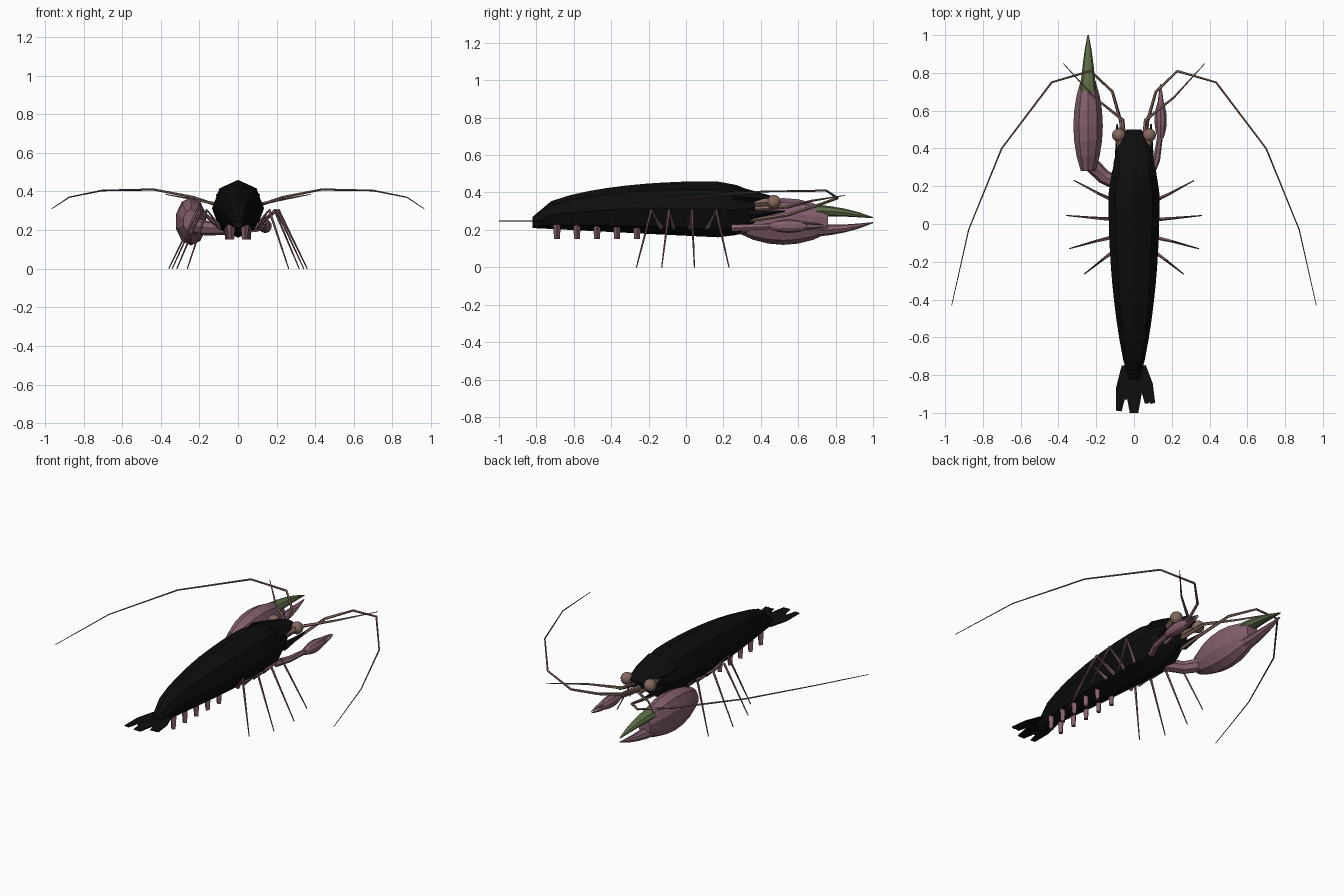
import bpy, bmesh
from math import sin, cos, pi, tau
from mathutils import Vector

if "Cube" in bpy.data.objects:
    bpy.data.objects.remove(bpy.data.objects["Cube"])


def material(name, red, green, blue):
    mat = bpy.data.materials.new(name)
    mat.use_nodes = True
    mat.diffuse_color = (red, green, blue, 1)
    shader = mat.node_tree.nodes["Principled BSDF"]
    shader.inputs["Base Color"].default_value = mat.diffuse_color
    return mat


BLACK = material("shell black", 0.004, 0.004, 0.004)
PINK = material("limb pink", 0.23, 0.115, 0.155)
GREEN = material("finger green", 0.11, 0.155, 0.065)
TAN = material("eye tan", 0.23, 0.14, 0.115)


def finish(name, bm, mat):
    bmesh.ops.recalc_face_normals(bm, faces=bm.faces)
    mesh = bpy.data.meshes.new(name)
    bm.to_mesh(mesh)
    bm.free()
    mesh.materials.append(mat)
    part = bpy.data.objects.new(name, mesh)
    bpy.context.collection.objects.link(part)
    return part


def skin(name, rings, mat):
    """Bridge a list of point rings and cap both ends."""
    bm = bmesh.new()
    loops = [[bm.verts.new(point) for point in ring] for ring in rings]
    for near, far in zip(loops, loops[1:]):
        for i in range(len(near)):
            bm.faces.new((near[i - 1], near[i], far[i], far[i - 1]))
    bm.faces.new(loops[0])
    bm.faces.new(loops[-1])
    return finish(name, bm, mat)


def loft(name, shape, steps, mat, x=0, sides=8):
    """Ellipses along y; shape(t) gives y, centre z, half width, half height."""
    rings = []
    for step in range(steps + 1):
        y, z, wide, high = shape(step / steps)
        turns = [tau * i / sides for i in range(sides)]
        rings.append([(x + wide * sin(a), y, z + high * cos(a)) for a in turns])
    return skin(name, rings, mat)


def tube(name, points, start, end, mat, mirror=1, sides=5):
    """Round path whose radius runs evenly from start to end."""
    path = [Vector((mirror * x, y, z)) for x, y, z in points]
    last = len(path) - 1
    rings = []
    for i, centre in enumerate(path):
        along = (path[min(i + 1, last)] - path[max(i - 1, 0)]).normalized()
        across = along.cross(Vector((0.1, 0, 1))).normalized()
        up = along.cross(across)
        radius = start + (end - start) * i / last
        turns = [tau * k / sides for k in range(sides)]
        rings.append([centre + radius * (across * cos(a) + up * sin(a)) for a in turns])
    return skin(name, rings, mat)


def tail_lobe(name, root, tip, width):
    root, tip = Vector((*root, 0.245)), Vector((*tip, 0.245))
    across = (tip - root).cross(Vector((0, 0, 1))).normalized() * width
    middle = root.lerp(tip, 0.5)
    outline = [root + across / 2, middle + across, tip + across / 2,
               tip - across / 2, middle - across, root - across / 2]
    lift = Vector((0, 0, 0.005))
    skin(name, [outline, [point + lift for point in outline]], BLACK)


def claw(name, x, back, length, z, wide, high, upper_mat):
    """Swollen palm with two tapering fingers, sized by its length."""
    def palm(t):
        swell = sin(pi * (0.1 + 0.8 * t)) ** 0.6
        return back + length * t, z, wide * swell, high * swell

    loft(f"{name}_palm", palm, 6, PINK, x, 10)
    for part, mat, root, tip in (("lower", PINK, -0.38, -0.05), ("upper", upper_mat, 0.45, 0.16)):
        def finger(t):
            taper = 0.53 * (1.03 - t) ** 0.7
            drop = root + (tip - root) * t * t
            return (back + length * (0.87 + 0.63 * t), z + high * drop,
                    wide * taper, high * taper / 2)

        loft(f"{name}_{part}_finger", finger, 4, mat, x)


def body(t):
    swell = sin(pi / 2 * min(1, t / 0.8) ** 0.8)
    nose = max(0, t - 0.8) / 0.2
    top = 0.27 + 0.19 * swell ** 0.6 - 0.06 * nose ** 2
    bottom = 0.21 - 0.06 * t + 0.09 * nose ** 3
    wide = 0.03 + 0.105 * swell - 0.05 * nose ** 2
    return -0.82 + 1.19 * t, (top + bottom) / 2, wide, (top - bottom) / 2


def hood(t):
    return 0.25 + t / 4, 0.38 - 0.02 * t, 0.115 - 0.075 * t ** 2, 0.06 - 0.05 * t


# Shell, pointed hood and tail fan
loft("body", body, 12, BLACK)
loft("hood", hood, 3, BLACK)
tail_lobe("tail_centre", (0, -0.75), (0, -1), 0.045)
tail_lobe("tail_left_outer", (0.05, -0.75), (0.1, -0.95), 0.025)
tail_lobe("tail_left_inner", (0.04, -0.75), (0.07, -0.95), 0.025)
tail_lobe("tail_right_outer", (-0.05, -0.75), (-0.08, -0.99), 0.03)
tail_lobe("tail_right_inner", (-0.04, -0.75), (-0.05, -0.93), 0.025)

for side, mirror in (("left", 1), ("right", -1)):
    # Walking legs, spread widest near the middle
    for i, foot in enumerate((-0.265, -0.13, 0.045, 0.23)):
        reach = 0.36 - 0.03 * (i - 1.8) ** 2
        path = [(0.09, foot / 2, 0.21), (reach / 2 + 0.03, foot * 0.7, 0.305), (reach, foot, 0)]
        tube(f"leg_{side}_{i + 1}", path, 0.012, 0.003, PINK, mirror)

    # Swimming paddles under the tail
    for i in range(5):
        x = 0.035 + 0.004 * i
        y = -0.69 + 0.107 * i
        path = [(x, y, 0.23), (x, y, 0.15)]
        tube(f"paddle_{side}_{i + 1}", path, 0.021, 0.015, PINK, mirror, 4)

    # Eye on its stalk
    bm = bmesh.new()
    bmesh.ops.create_uvsphere(bm, u_segments=12, v_segments=8, radius=0.037)
    bmesh.ops.translate(bm, verts=bm.verts, vec=(mirror * 0.08, 0.47, 0.35))
    finish(f"eye_{side}", bm, TAN).data.shade_smooth()
    tube(f"eye_stalk_{side}", [(0.05, 0.35, 0.345), (0.08, 0.46, 0.35)],
         0.022, 0.024, TAN, mirror, 6)

    # Feelers and the pointed scale at their base
    sweep = [(0.055, 0.34, 0.25), (0.07, 0.54, 0.28), (0.115, 0.7, 0.33), (0.23, 0.81, 0.37),
             (0.435, 0.75, 0.41), (0.7, 0.4, 0.405), (0.875, -0.03, 0.37), (0.965, -0.43, 0.31)]
    tube(f"long_feeler_{side}", sweep, 0.011, 0.002, TAN, mirror)
    fork = [(0.045, 0.35, 0.31), (0.06, 0.55, 0.325), (0.21, 0.67, 0.355), (0.375, 0.85, 0.385)]
    tube(f"short_feeler_{side}", fork, 0.014, 0.002, TAN, mirror)
    tube(f"feeler_scale_{side}", [(0.08, 0.34, 0.28), (0.09, 0.53, 0.3)],
         0.025, 0.004, BLACK, mirror)

# Large claw on the right, small claw on the left
tube("large_claw_arm", [(0.06, 0.2, 0.21), (0.16, 0.25, 0.21), (0.22, 0.31, 0.22),
                        (0.24, 0.36, 0.24)], 0.035, 0.045, PINK, -1, 8)
claw("large_claw", -0.243, 0.28, 0.48, 0.245, 0.082, 0.125, GREEN)
tube("small_claw_arm", [(0.08, 0.25, 0.21), (0.12, 0.34, 0.215), (0.14, 0.48, 0.22)],
     0.022, 0.015, PINK, 1, 6)
claw("small_claw", 0.141, 0.455, 0.19, 0.22, 0.034, 0.036, PINK)
